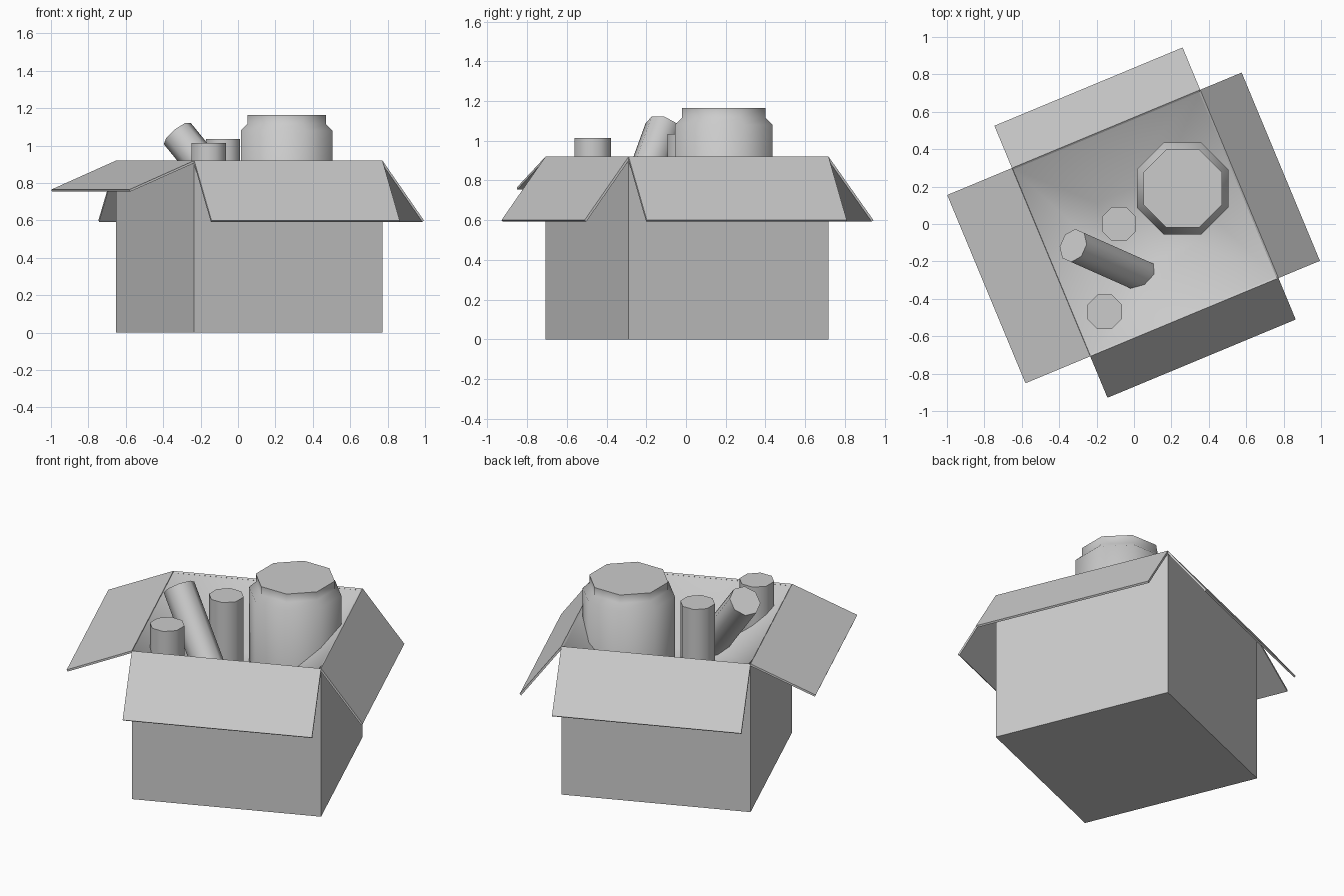
import bpy, bmesh, math
from mathutils import Matrix, Vector

cube = bpy.data.objects.get("Cube")
if cube:
    bpy.data.objects.remove(cube)

grey = bpy.data.materials.new("plain grey")
grey.use_nodes = True
grey.diffuse_color = (0.6, 0.6, 0.6, 1)
grey.node_tree.nodes["Principled BSDF"].inputs["Base Color"].default_value = (0.6, 0.6, 0.6, 1)

HALF, RIM = 0.545, 0.92
SQUARE = [(-1, -1), (1, -1), (1, 1), (-1, 1)]
TURN = Matrix.Translation((0.06, 0.005, 0)) @ Matrix.Rotation(math.atan2(0.42, 1.01), 4, "Z")


def finish(name, bm, matrix, smooth=None):
    mesh = bpy.data.meshes.new(name)
    bm.to_mesh(mesh)
    bm.free()
    mesh.materials.append(grey)
    ob = bpy.data.objects.new(name, mesh)
    bpy.context.collection.objects.link(ob)
    ob.matrix_world = matrix
    if smooth:
        bpy.ops.object.select_all(action="DESELECT")
        ob.select_set(True)
        bpy.context.view_layer.objects.active = ob
        bpy.ops.object.shade_smooth_by_angle(angle=math.radians(smooth))
    return ob


def ring(bm, half, z):
    return [bm.verts.new((x * half, y * half, z)) for x, y in SQUARE]


def bridge(bm, a, b):
    n = len(a)
    for i in range(n):
        j = (i + 1) % n
        bm.faces.new((a[i], a[j], b[j], b[i]))


# Carton shell: floor and four walls
bm = bmesh.new()
low, high = ring(bm, HALF, 0), ring(bm, HALF, RIM)
bridge(bm, low, high)
bm.faces.new(low[::-1])
finish("carton_walls", bm, TURN)

# Sloping filling inside the carton
bm = bmesh.new()
outer, inner = ring(bm, HALF - 0.002, RIM - 0.002), ring(bm, 0.2, 0.62)
bridge(bm, outer, inner)
bm.faces.new(inner)
finish("carton_filling", bm, TURN, 80)


# Open flaps: thin boards hinged on the rim
def flap(name, angle, reach, drop):
    bm = bmesh.new()
    pts = [(HALF, -HALF, RIM), (HALF + reach, -HALF, RIM - drop),
           (HALF + reach, HALF, RIM - drop), (HALF, HALF, RIM)]
    bm.faces.new([bm.verts.new(p) for p in pts])
    ob = finish(name, bm, TURN @ Matrix.Rotation(math.radians(angle), 4, "Z"))
    board = ob.modifiers.new("board", "SOLIDIFY")
    board.thickness = 0.012
    board.offset = -1


flap("left_flap", 0, 0.24, 0.32)
flap("back_flap", 90, 0.245, 0.32)
flap("right_flap", 180, 0.375, 0.155)
flap("front_flap", 270, 0.24, 0.32)


# Eight-sided containers from (flat radius, height) profiles
def container(name, profile, matrix):
    bm = bmesh.new()
    rings = []
    for r, z in profile:
        r /= math.cos(math.pi / 8)
        rings.append([bm.verts.new((r * math.cos(a), r * math.sin(a), z))
                      for a in (math.pi * (k + 0.5) / 4 for k in range(8))])
    for a, b in zip(rings, rings[1:]):
        bridge(bm, a, b)
    bm.faces.new(rings[0][::-1])
    bm.faces.new(rings[-1])
    finish(name, bm, matrix, 50)


container("large_jar", [(0.245, 0.5), (0.245, 1.08), (0.21, 1.115), (0.21, 1.165)],
          Matrix.Translation((0.26, 0.19, 0)))
container("middle_can", [(0.092, 0.5), (0.092, 1.035)], Matrix.Translation((-0.08, 0, 0)))
container("front_can", [(0.092, 0.5), (0.092, 1.015)], Matrix.Translation((-0.157, -0.47, 0)))

# Leaning can, with its axis running down into the filling
top = Vector((-0.325, -0.115, 1.065))
axis = Vector((-0.36, 0.16, 0.44))
container("leaning_can", [(0.085, -0.62), (0.085, 0)],
          Matrix.Translation(top) @ axis.to_track_quat("Z", "Y").to_matrix().to_4x4())
